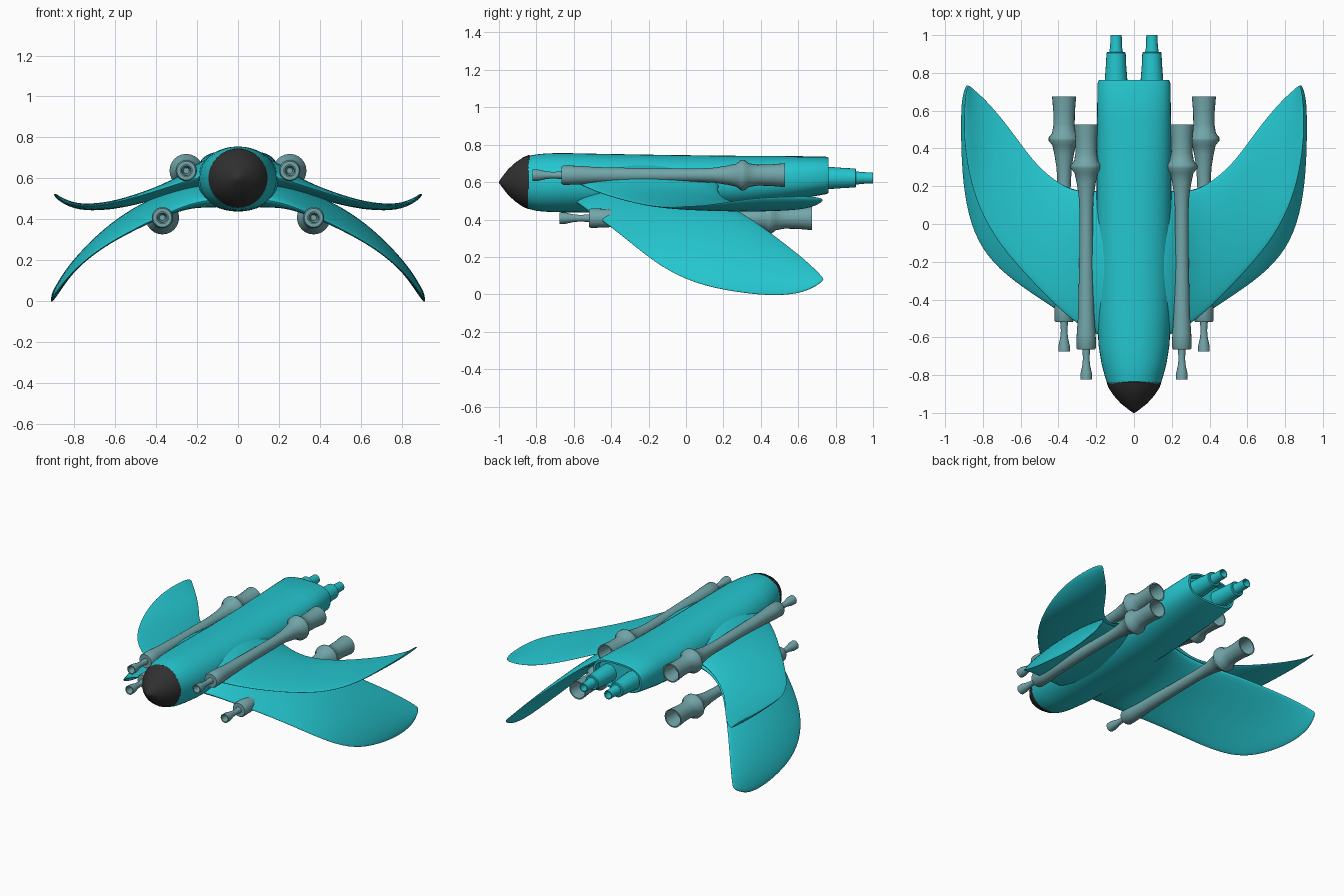
import bpy, bmesh, math
from mathutils import Vector


def material(name, rgb):
    m = bpy.data.materials.new(name)
    m.diffuse_color = (*rgb, 1)
    return m


TEAL = material("teal", (0.018, 0.56, 0.62))
STEEL = material("grey_teal", (0.17, 0.38, 0.40))
DARK = material("dark", (0.03, 0.03, 0.03))


def loft(name, rings, mat, mirror=False, subsurf=0, angle=40):
    """Skin closed rings of equal length and cap both ends."""
    bm = bmesh.new()
    loops = [[bm.verts.new(p) for p in r] for r in rings]
    n = len(loops[0])
    for a, b in zip(loops, loops[1:]):
        for i in range(n):
            bm.faces.new((a[i], a[(i + 1) % n], b[(i + 1) % n], b[i]))
    bm.faces.new(loops[0][::-1])
    bm.faces.new(loops[-1])
    bmesh.ops.recalc_face_normals(bm, faces=bm.faces)
    me = bpy.data.meshes.new(name)
    bm.to_mesh(me)
    bm.free()
    me.materials.append(mat)
    ob = bpy.data.objects.new(name, me)
    bpy.context.collection.objects.link(ob)
    if mirror:
        ob.modifiers.new("mirror", 'MIRROR').use_mirror_merge = False
    if subsurf:
        s = ob.modifiers.new("smooth", 'SUBSURF')
        s.levels = s.render_levels = subsurf
    bpy.ops.object.select_all(action='DESELECT')
    ob.select_set(True)
    bpy.context.view_layer.objects.active = ob
    bpy.ops.object.shade_smooth_by_angle(angle=math.radians(angle))
    return ob


def oval(y, hw, top, bot, power=2.0, n=32, cx=0.0):
    """Superellipse ring across the y axis."""
    cz, hz, pts = (top + bot) / 2, (top - bot) / 2, []
    for i in range(n):
        a = 2 * math.pi * i / n
        c, s = math.cos(a), math.sin(a)
        pts.append((cx + hw * math.copysign(abs(c) ** (2 / power), c), y,
                    cz + hz * math.copysign(abs(s) ** (2 / power), s)))
    return pts


def lathe(name, profile, x, z, mat, dy=0.0, n=24, mirror=True):
    rings = [oval(y + dy, r, z + r, z - r, n=n, cx=x) for y, r in profile]
    return loft(name, rings, mat, mirror)


def wing(name, stations):
    """Loft lens sections between leading and trailing edge points."""
    us = (0.0, 0.03, 0.2, 0.4, 0.6, 0.8, 0.97, 1.0)
    rings = []
    for i, (le, te, thick, camber) in enumerate(stations):
        le, te = Vector(le), Vector(te)
        a = stations[max(i - 1, 0)]
        b = stations[min(i + 1, len(stations) - 1)]
        span = (Vector(b[0]) + Vector(b[1])) - (Vector(a[0]) + Vector(a[1]))
        up = span.cross(te - le).normalized()
        if up.z < 0:
            up.negate()

        def at(u, side):
            bulge = 4 * u * (1 - u)
            return le.lerp(te, u) + up * (camber * bulge + side * thick / 2 * bulge ** 0.5)
        rings.append([at(u, 1) for u in us] + [at(u, -1) for u in us[-2:0:-1]])
    return loft(name, rings, TEAL, mirror=True, subsurf=2, angle=60)


# fuselage with a recessed rear opening
body = [(-0.845, .142, .740, .458, 2.1), (-0.80, .156, .748, .446, 2.1),
        (-0.74, .172, .754, .441, 2.1), (-0.64, .188, .755, .438, 2.1),
        (-0.45, .197, .751, .437, 2.1), (-0.1, .199, .745, .442, 2.1),
        (0.25, .198, .741, .460, 2.2), (0.55, .196, .739, .500, 2.5),
        (0.745, .193, .737, .535, 2.7), (0.762, .186, .731, .541, 2.7),
        (0.762, .172, .719, .553, 2.7), (0.72, .168, .715, .557, 2.7)]
loft("fuselage", [oval(*s, n=40) for s in body], TEAL)

# dark nose cone
nose = [(-1.0, .004), (-.985, .025), (-.95, .070), (-.91, .106),
        (-.87, .133), (-.84, .145), (-.82, .135)]
lathe("nose_cone", nose, 0, 0.6, DARK, n=32, mirror=False)

# stepped hollow exhausts
lathe("exhaust_outer", [(.60, .06), (.76, .06), (.85, .053), (.905, .051), (.91, .046), (.91, .036), (.86, .034)],
      .095, .622, TEAL)
lathe("exhaust_inner", [(.80, .04), (.91, .036), (.94, .031), (1.0, .030), (1.0, .024), (.93, .021)],
      .095, .622, TEAL)

# long cannons, upper pair and lower pair share one profile
gun = [(-.74, .014), (-.822, .024), (-.822, .031), (-.79, .030), (-.75, .021), (-.71, .017),
       (-.665, .021), (-.665, .046), (-.655, .052), (-.58, .050), (-.48, .043), (-.2, .037),
       (.05, .035), (.15, .040), (.22, .051), (.27, .062), (.295, .082), (.312, .082),
       (.335, .064), (.38, .056), (.45, .057), (.528, .064), (.528, .056), (.42, .045), (.40, .02)]
lathe("upper_cannon", gun, .253, .637, STEEL)
lathe("lower_cannon", gun, .370, .407, STEEL, dy=.146)

# upper wings, curling up at the tips
wing("upper_wing", [
    ((.06, -.62, .63), (.06, .20, .63), .17, .02),
    ((.19, -.60, .605), (.19, .18, .58), .12, .02),
    ((.29, -.545, .575), (.30, .175, .54), .065, .01),
    ((.42, -.435, .53), (.40, .22, .50), .045, .01),
    ((.615, -.23, .475), (.52, .32, .475), .038, .0),
    ((.745, -.07, .46), (.62, .46, .457), .034, .0),
    ((.84, .12, .475), (.72, .59, .452), .03, -.005),
    ((.885, .31, .51), (.80, .675, .465), .025, -.005),
    ((.905, .50, .522), (.855, .72, .487), .018, .0),
    ((.892, .70, .524), (.878, .74, .507), .01, .0)])

# lower wings, sweeping down to the ground
wing("lower_wing", [
    ((.04, -.62, .50), (.04, .22, .55), .15, .0),
    ((.18, -.585, .49), (.18, .18, .55), .13, .012),
    ((.30, -.535, .45), (.30, .175, .52), .09, .015),
    ((.50, -.40, .355), (.44, .24, .47), .068, .02),
    ((.68, -.28, .255), (.56, .37, .395), .055, .02),
    ((.81, -.14, .145), (.68, .51, .29), .045, .015),
    ((.88, .04, .055), (.77, .62, .205), .04, .01),
    ((.91, .26, .01), (.84, .70, .13), .034, .0),
    ((.915, .50, -.014), (.875, .735, .09), .025, .0),
    ((.912, .66, .018), (.888, .74, .075), .014, .0)])
